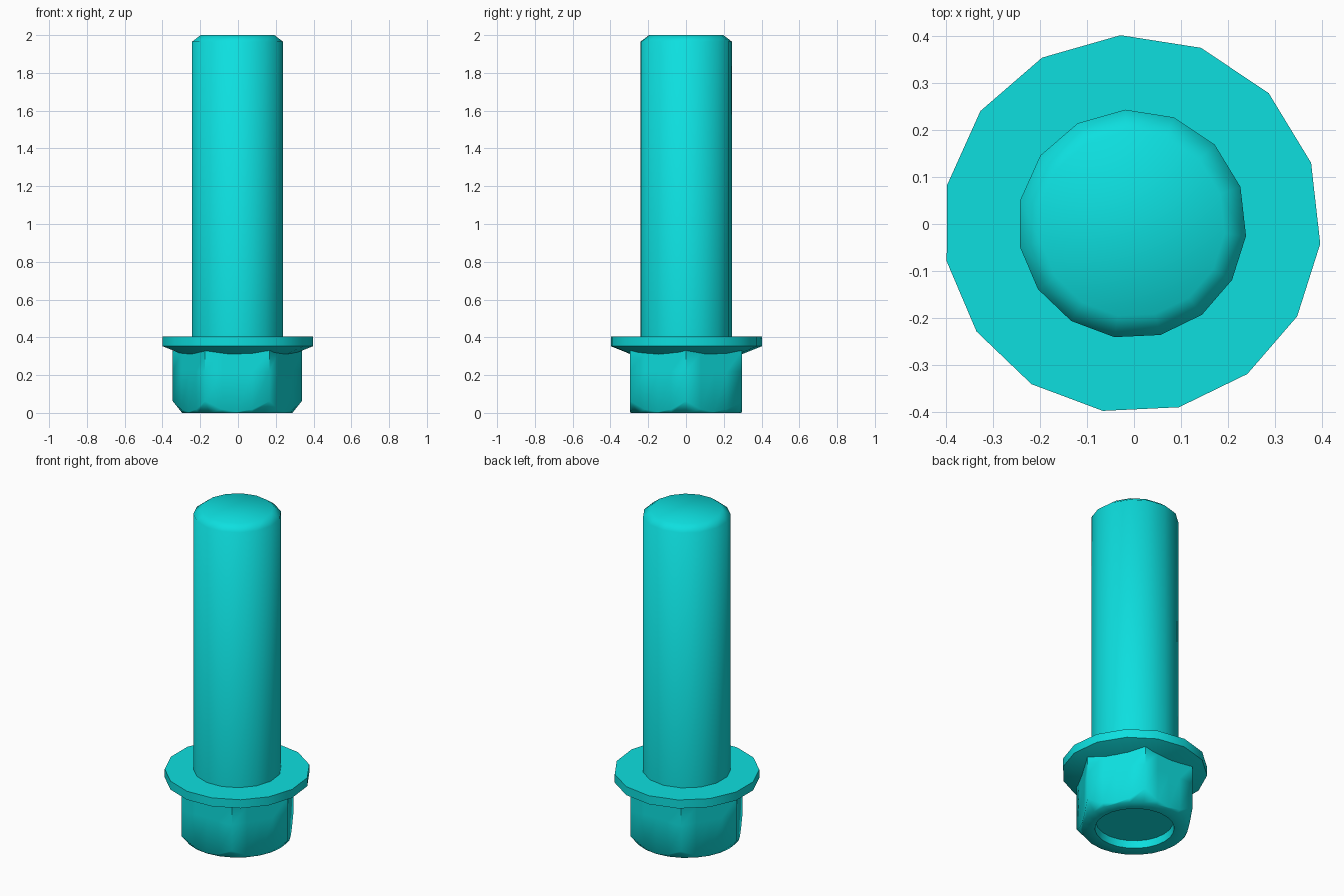
import bpy
import bmesh
from math import radians, cos, sin, pi
from mathutils import Vector

if "Cube" in bpy.data.objects:
    bpy.data.objects.remove(bpy.data.objects["Cube"], do_unlink=True)

CENTRE = Vector((-0.004, 0, 0))
SHARP = radians(57)

cyan = bpy.data.materials.new("cyan")
cyan.diffuse_color = (0.004, 0.74, 0.74, 1)
cyan.use_nodes = True
cyan.node_tree.nodes["Principled BSDF"].inputs["Base Color"].default_value = cyan.diffuse_color


def loft(name, angles, rings, soft_below=0.0):
    """Skin rings (functions of angle giving radius, height), cap both ends."""
    bm = bmesh.new()
    loops = []
    for ring in rings:
        loop = []
        for a in angles:
            r, z = ring(a)
            loop.append(bm.verts.new(CENTRE + Vector((r * cos(a), r * sin(a), z))))
        loops.append(loop)
    n = len(angles)
    for low, high in zip(loops, loops[1:]):
        for i in range(n):
            j = (i + 1) % n
            bm.faces.new((low[i], low[j], high[j], high[i]))
    bm.faces.new(loops[0][::-1])
    bm.faces.new(loops[-1])
    bmesh.ops.recalc_face_normals(bm, faces=bm.faces)
    for f in bm.faces:
        f.smooth = True
    for e in bm.edges:
        z_low, z_high = sorted(v.co.z for v in e.verts)
        soft = z_high - z_low > 0.08 and z_high < soft_below
        e.smooth = soft or e.calc_face_angle(0) < SHARP
    mesh = bpy.data.meshes.new(name)
    bm.to_mesh(mesh)
    bm.free()
    mesh.materials.append(cyan)
    obj = bpy.data.objects.new(name, mesh)
    bpy.context.collection.objects.link(obj)
    return obj


def circle(r, z):
    return lambda a: (r, z)


# Fifteen-sided round sections: seven steps behind, eight in front
start, turn = radians(-6), radians(174.2)
round_angles = [start + turn * i / 7 for i in range(7)]
round_angles += [start + turn + (2 * pi - turn) * i / 8 for i in range(8)]

# Threadless shaft with a chamfered tip
loft("shaft", round_angles, [circle(0.244, 0.39), circle(0.244, 1.965), circle(0.198, 2.0)])

# Flange with a conical underside
loft("flange", round_angles, [circle(0.25, 0.292), circle(0.403, 0.353), circle(0.403, 0.405)])


# Hexagonal head: recess, bottom rim, conical chamfer, flats
def hex_radius(a):
    return 0.296 / cos(a % (pi / 3) - pi / 6)


hex_angles = [2 * pi * i / 24 for i in range(24)]
loft("hex_head", hex_angles, [
    circle(0.215, 0.045),
    circle(0.22, 0),
    circle(0.292, 0),
    lambda a: (hex_radius(a), (hex_radius(a) - 0.292) * 1.25),
    lambda a: (hex_radius(a), 0.22),
    lambda a: (hex_radius(a), 0.312 + (hex_radius(a) - 0.296) * 0.4),
], soft_below=0.23)
